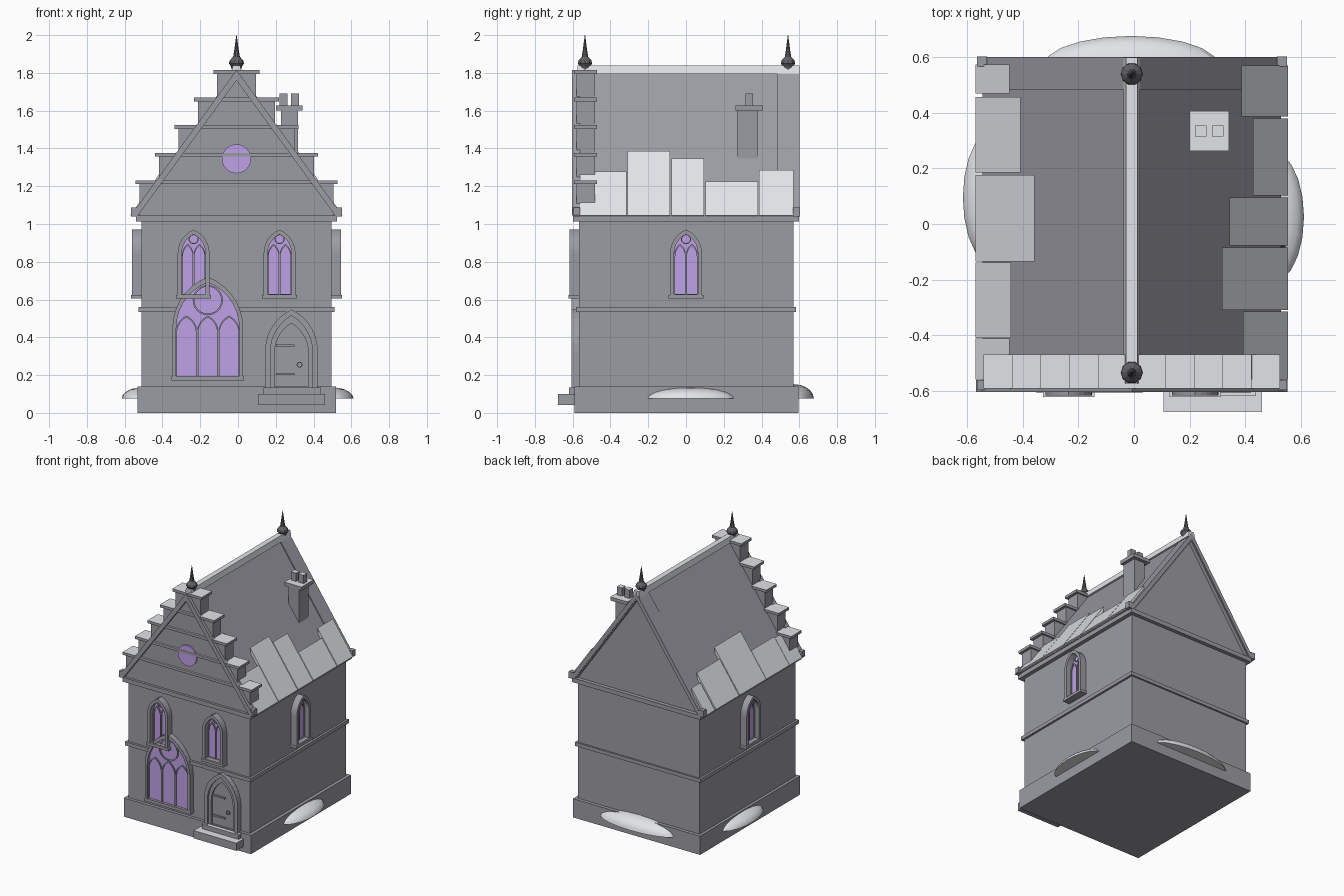
import bpy, bmesh, math
from mathutils import Matrix, Vector

if "Cube" in bpy.data.objects:
    bpy.data.objects.remove(bpy.data.objects["Cube"], do_unlink=True)


def material(name, rgb):
    m = bpy.data.materials.new(name)
    m.use_nodes = True
    m.diffuse_color = (*rgb, 1)
    m.node_tree.nodes["Principled BSDF"].inputs["Base Color"].default_value = (*rgb, 1)
    return m


STONE = material("grey_stone", (0.33, 0.33, 0.37))
SNOW = material("pale_snow", (0.78, 0.79, 0.82))
GLASS = material("lilac_glass", (0.55, 0.38, 0.85))
IRON = material("dark_iron", (0.12, 0.12, 0.13))
CX = -0.008          # centre line of the house
FRONT = -0.567       # front wall plane


def finish(name, bm, mat, snowy=False):
    bmesh.ops.recalc_face_normals(bm, faces=bm.faces)
    me = bpy.data.meshes.new(name)
    me.materials.append(mat)
    if snowy:  # upward faces carry snow
        me.materials.append(SNOW)
        for f in bm.faces:
            f.normal_update()
            f.material_index = int(f.normal.z > 0.9)
    bm.to_mesh(me)
    bm.free()
    ob = bpy.data.objects.new(name, me)
    bpy.context.collection.objects.link(ob)
    return ob


def box(name, x, y, z, mat=STONE, snowy=False):
    bm = bmesh.new()
    bmesh.ops.create_cube(bm, size=1)
    for v in bm.verts:
        v.co = Vector([(r[0] + r[1]) / 2 + c * (r[1] - r[0]) for r, c in zip((x, y, z), v.co)])
    return finish(name, bm, mat, snowy)


def prism(name, pts, y0, y1, mat=STONE, place=Matrix()):
    """Extrude an (x, z) outline from y0 to y1."""
    bm = bmesh.new()
    face = bm.faces.new([bm.verts.new((x, y0, z)) for x, z in pts])
    out = bmesh.ops.extrude_face_region(bm, geom=[face])["geom"]
    for v in out:
        if isinstance(v, bmesh.types.BMVert):
            v.co.y = y1
    bm.transform(place)
    return finish(name, bm, mat)


def ring(name, outer, inner, depth, place, mat=STONE):
    """Frame between two outlines, standing out from the wall by depth."""
    bm = bmesh.new()
    loops = [[bm.verts.new((x, y, z)) for x, z in pts]
             for pts, y in ((outer, 0.01), (outer, -depth), (inner, -depth), (inner, 0.01))]
    n = len(outer)
    for k in range(4):
        a, b = loops[k], loops[(k + 1) % 4]
        for i in range(n):
            j = (i + 1) % n
            bm.faces.new((a[i], a[j], b[j], b[i]))
    bm.transform(place)
    return finish(name, bm, mat)


def arch(w, z0, zs, za, u=0, steps=7):
    """Pointed arch outline: half width, foot, springing, apex."""
    h = za - zs
    r = (w * w + h * h) / (2 * w)
    end = math.atan2(h, r - w)
    side = [(w - r + r * math.cos(end * i / steps), zs + r * math.sin(end * i / steps))
            for i in range(steps + 1)]
    half = [(w, z0)] + side
    return [(u + x, z) for x, z in half] + [(u - x, z) for x, z in reversed(half[:-1])]


def circle(r, z, u=0, n=24):
    return [(u + r * math.cos(math.tau * i / n), z + r * math.sin(math.tau * i / n)) for i in range(n)]


def on_wall(x, y, turn=0):
    return Matrix.Translation((x, y, 0)) @ Matrix.Rotation(math.radians(turn), 4, 'Z')


# Body
box("plinth", (-0.533, 0.52), (-0.59, 0.595), (0, 0.14))
box("walls", (CX - 0.504, CX + 0.504), (FRONT, 0.57), (0.13, 1.03))
box("string_course", (-0.528, 0.512), (-0.583, 0.583), (0.533, 0.56))
box("eaves_course", (-0.54, 0.525), (-0.598, 0.598), (1.013, 1.045))

# Roof
def chevron(name, half, foot, top, drop, y0, y1):
    return prism(name, [(CX - half, foot), (CX, top), (CX + half, foot), (CX + half - drop * 0.7, foot),
                        (CX, top - drop), (CX - half + drop * 0.7, foot)], y0, y1)


prism("gable_core", [(CX - 0.515, 1.03), (CX + 0.515, 1.03), (CX, 1.795)], FRONT, 0.57)
chevron("roof_slopes", 0.537, 1.045, 1.815, 0.05, -0.56, 0.595)
chevron("back_verge", 0.545, 1.045, 1.827, 0.05, 0.485, 0.602)
chevron("front_verge", 0.56, 1.045, 1.815, 0.055, -0.604, -0.56)
prism("ridge", [(CX - 0.029, 1.795), (CX + 0.029, 1.795), (CX + 0.02, 1.838), (CX - 0.02, 1.838)],
      -0.575, 0.6, SNOW)
for side in (-1, 1):
    for y in (-0.58, 0.585):
        x = CX + side * 0.54
        box("kneeler", (x - 0.018, x + 0.018), (y - 0.018, y + 0.018), (1.04, 1.088))

# Stepped front gable, from the top down
for i in range(5):
    half, top = 0.122 + 0.103 * i, 1.815 - 0.146 * i
    low = top - 0.146 if i < 4 else 1.04
    box("gable_step", (CX - half + 0.02, CX + half - 0.02), (-0.58, -0.482), (low, top - 0.015))
    box("step_cap", (CX - half, CX + half), (-0.592, -0.47), (top - 0.02, top), snowy=True)
prism("gable_oculus", circle(0.077, 1.345), -0.59, -0.581, GLASS, on_wall(CX, 0))

# Snow sheets along the eaves: start, end, upper edge distance from centre
SLOPE = 0.775 / 0.537
sheets = {1: [(-0.56, -0.315, 0.4), (-0.31, -0.085, 0.325), (-0.078, 0.095, 0.352),
              (0.102, 0.38, 0.437), (0.387, 0.57, 0.395)],
          -1: [(-0.56, -0.412, 0.44), (-0.41, -0.138, 0.435), (-0.135, 0.177, 0.35),
               (0.185, 0.458, 0.4), (0.47, 0.575, 0.44)]}
for side, rows in sheets.items():
    for a, b, inner in rows:
        pts = []
        for d, lift in ((inner + 0.008, 0), (0.55, 0), (0.562, 0.022), (inner, 0.04)):
            pts.append((CX + side * d, 1.815 - SLOPE * d + lift + (0.02 if d > 0.54 else 0)))
        prism("roof_snow", pts, a, b, SNOW)

# Chimney
box("chimney_stack", (0.228, 0.318), (0.27, 0.382), (1.33, 1.605))
box("chimney_cap", (0.2, 0.342), (0.263, 0.407), (1.6, 1.627), snowy=True)
for x in (0.24, 0.302):
    box("chimney_pot", (x - 0.021, x + 0.021), (0.315, 0.355), (1.62, 1.69), snowy=True)

# Finials: lathe of (radius, height)
profile = [(0.02, 1.8), (0.03, 1.835), (0.04, 1.85), (0.036, 1.866), (0.018, 1.885),
           (0.012, 1.92), (0.006, 1.965), (0.001, 2.0)]
for y in (-0.535, 0.54):
    bm = bmesh.new()
    rows = [[bm.verts.new((CX + p[0], y + p[1], z)) for p in circle(r, 0, n=10)] for r, z in profile]
    for a, b in zip(rows, rows[1:]):
        for i in range(10):
            bm.faces.new((a[i], a[i - 1], b[i - 1], b[i]))
    bm.faces.new(rows[0])
    bm.faces.new(rows[-1])
    finish("finial", bm, IRON)


# Upper windows: two lancets and a small oculus
def upper_window(place):
    prism("window_glass", arch(0.066, 0.625, 0.84, 0.945), 0.01, -0.006, GLASS, place)
    ring("window_frame", arch(0.084, 0.62, 0.845, 0.97), arch(0.063, 0.628, 0.845, 0.945), 0.05, place)
    for u in (-0.031, 0.031):
        ring("lancet_tracery", arch(0.032, 0.625, 0.83, 0.895, u), arch(0.026, 0.63, 0.83, 0.885, u), 0.014, place)
    ring("oculus_tracery", circle(0.027, 0.92), circle(0.021, 0.92), 0.014, place)
    bm = bmesh.new()
    bmesh.ops.create_cube(bm, size=1, matrix=place @ Matrix.Translation((0, -0.02, 0.615))
                          @ Matrix.Diagonal((0.184, 0.07, 0.02, 1)))
    finish("window_sill", bm, STONE, True)


for x in (-0.235, 0.22):
    upper_window(on_wall(x, FRONT))
upper_window(on_wall(CX + 0.504, 0, 90))
upper_window(on_wall(CX - 0.504, 0, -90))

# Great window: three lancets under a round light
great = on_wall(-0.16, FRONT)
prism("great_glass", arch(0.172, 0.19, 0.45, 0.695), 0.01, -0.02, GLASS, great)
ring("great_frame", arch(0.187, 0.18, 0.45, 0.72), arch(0.167, 0.195, 0.45, 0.69), 0.04, great)
for u in (-0.113, 0, 0.113):
    ring("great_lancet", arch(0.057, 0.19, 0.425, 0.515, u), arch(0.05, 0.195, 0.425, 0.505, u), 0.028, great)
ring("great_round_light", circle(0.08, 0.597), circle(0.071, 0.597), 0.028, great)
box("great_sill", (-0.352, 0.032), (-0.607, -0.56), (0.172, 0.192), snowy=True)

# Door and steps
door = on_wall(0.283, FRONT)
prism("door_leaf", arch(0.098, 0.125, 0.31, 0.49), 0.01, -0.012, STONE, door)
ring("door_frame", arch(0.139, 0.13, 0.33, 0.547), arch(0.112, 0.13, 0.32, 0.515), 0.04, door)
ring("door_inner_frame", arch(0.112, 0.13, 0.32, 0.515), arch(0.09, 0.14, 0.315, 0.475), 0.026, door)
ring("door_handle", circle(0.016, 0.255, 0.043, 12), circle(0.011, 0.255, 0.043, 12), 0.02, door)
for z in (0.2, 0.35):
    box("door_hinge", (0.2, 0.3), (-0.587, -0.575), (z, z + 0.012))
box("upper_doorstep", (0.135, 0.44), (-0.62, -0.56), (0.09, 0.135), snowy=True)
box("lower_doorstep", (0.107, 0.46), (-0.677, -0.56), (0.042, 0.1), snowy=True)

# Snow drifts against the plinth
for x, y, rx, ry, h in ((0.5, 0.025, 0.112, 0.235, 0.06), (-0.51, 0.095, 0.106, 0.24, 0.06),
                        (-0.01, 0.57, 0.315, 0.107, 0.077)):
    bm = bmesh.new()
    bmesh.ops.create_uvsphere(bm, u_segments=20, v_segments=10, radius=1)
    bmesh.ops.delete(bm, geom=[v for v in bm.verts if v.co.z < -0.01], context='VERTS')
    bmesh.ops.holes_fill(bm, edges=[e for e in bm.edges if e.is_boundary])
    for v in bm.verts:
        v.co = Vector((x + v.co.x * rx, y + v.co.y * ry, 0.075 + v.co.z * h))
    drift = finish("snow_drift", bm, SNOW)
    bpy.ops.object.select_all(action='DESELECT')
    drift.select_set(True)
    bpy.context.view_layer.objects.active = drift
    bpy.ops.object.shade_smooth_by_angle()
